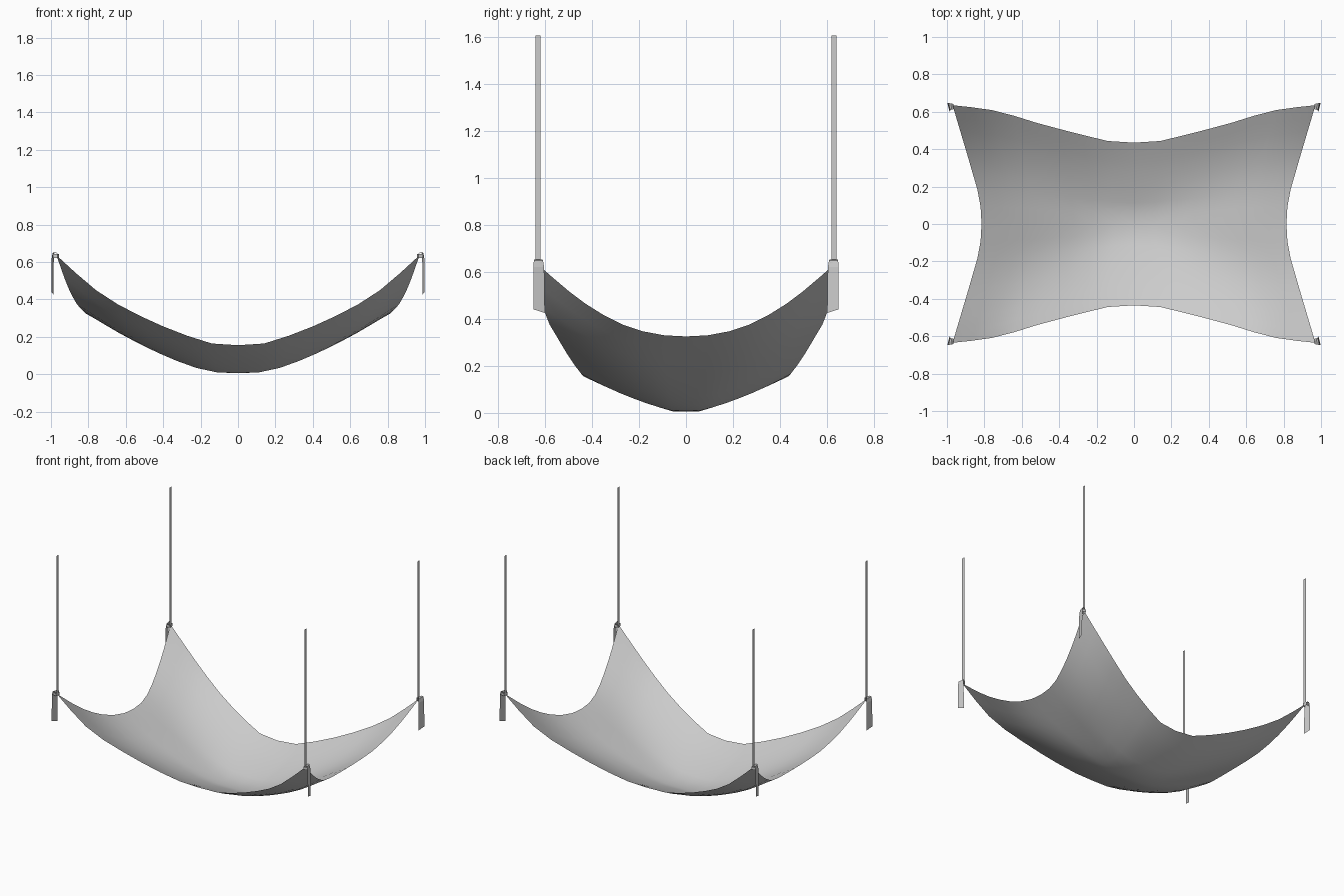
import bpy, bmesh
from mathutils import Vector
from mathutils.geometry import interpolate_bezier

if "Cube" in bpy.data.objects:
    bpy.data.objects.remove(bpy.data.objects["Cube"])


def curve(pts, n):
    """Resample a point list smoothly into n + 1 points."""
    p = [Vector(q) for q in pts]
    dense = []
    for i in range(len(p) - 1):
        t0 = (p[i + 1] - p[max(i - 1, 0)]) / 6
        t1 = (p[min(i + 2, len(p) - 1)] - p[i]) / 6
        dense += interpolate_bezier(p[i], p[i] + t0, p[i + 1] - t1, p[i + 1], 24)[:-1]
    dense.append(p[-1])
    length = [0.0]
    for a, b in zip(dense, dense[1:]):
        length.append(length[-1] + (b - a).length)
    out, k = [], 0
    for i in range(n + 1):
        target = length[-1] * i / n
        while k < len(dense) - 2 and length[k + 1] < target:
            k += 1
        f = (target - length[k]) / max(length[k + 1] - length[k], 1e-9)
        out.append(dense[k].lerp(dense[k + 1], min(f, 1)))
    return out


def make(name, rows, smooth):
    """Skin rows of points, then mirror to all four corners."""
    bm = bmesh.new()
    grid = [[bm.verts.new(c) for c in row] for row in rows]
    for a, b in zip(grid, grid[1:]):
        for i in range(len(a) - 1):
            bm.faces.new((a[i], b[i], b[i + 1], a[i + 1]))
    for f in bm.faces:
        f.smooth = smooth
    me = bpy.data.meshes.new(name)
    bm.to_mesh(me)
    bm.free()
    ob = bpy.data.objects.new(name, me)
    bpy.context.collection.objects.link(ob)
    m = ob.modifiers.new("Mirror", 'MIRROR')
    m.use_axis = (True, True, False)
    return ob


# Sagging cloth: one quarter, blended from two centre lines and two edges
N = 8
mid_x = curve([(0, 0, 0.005), (.13, 0, .012), (.24, 0, .04), (.4, 0, .105),
               (.6, 0, .205), (.815, 0, .325)], N)
mid_y = curve([(0, 0, 0.005), (0, .07, .01), (0, .28, .085), (0, .435, .155)], N)
long_edge = curve([(0, .435, .155), (.13, .442, .162), (.27, .475, .205),
                   (.5, .535, .3), (.74, .605, .435), (.97, .635, .635)], N)
short_edge = curve([(.815, 0, .325), (.825, .13, .335), (.865, .28, .38),
                    (.915, .45, .48), (.97, .635, .635)], N)
rows = []
for i in range(N + 1):
    u, row = i / N, []
    for j in range(N + 1):
        v = j / N
        p = mid_x[i].lerp(long_edge[i], v) + mid_y[j].lerp(short_edge[j], u)
        p -= mid_x[0].lerp(mid_x[N], u).lerp(long_edge[0].lerp(long_edge[N], u), v)
        row.append(p)
    rows.append(row)
make("cloth", rows, True)

# Hanging straps: thin upright ribbons at each corner
make("hanging_strap", [[(.967, .618, z), (.967, .64, z)] for z in (.62, 1.605)], False)

# Strap ends: folded over at the corner and hanging down, slightly twisted
fold = [(.965, .615, .965, .64, .62, .62), (.966, .612, .967, .642, .645, .645),
        (.974, .612, .98, .645, .653, .653), (.982, .608, .991, .647, .648, .648),
        (.985, .603, .996, .648, .62, .62), (.986, .60, .998, .648, .425, .44)]
make("strap_end", [[(a, b, e), (c, d, f)] for a, b, c, d, e, f in fold], False)

# Knots: small wraps joining cloth corner and strap
knot = [(.958, .62), (.985, .612), (.99, .642), (.965, .648), (.958, .62)]
make("knot", [[(x, y, z) for x, y in knot] for z in (.622, .642)], False)
